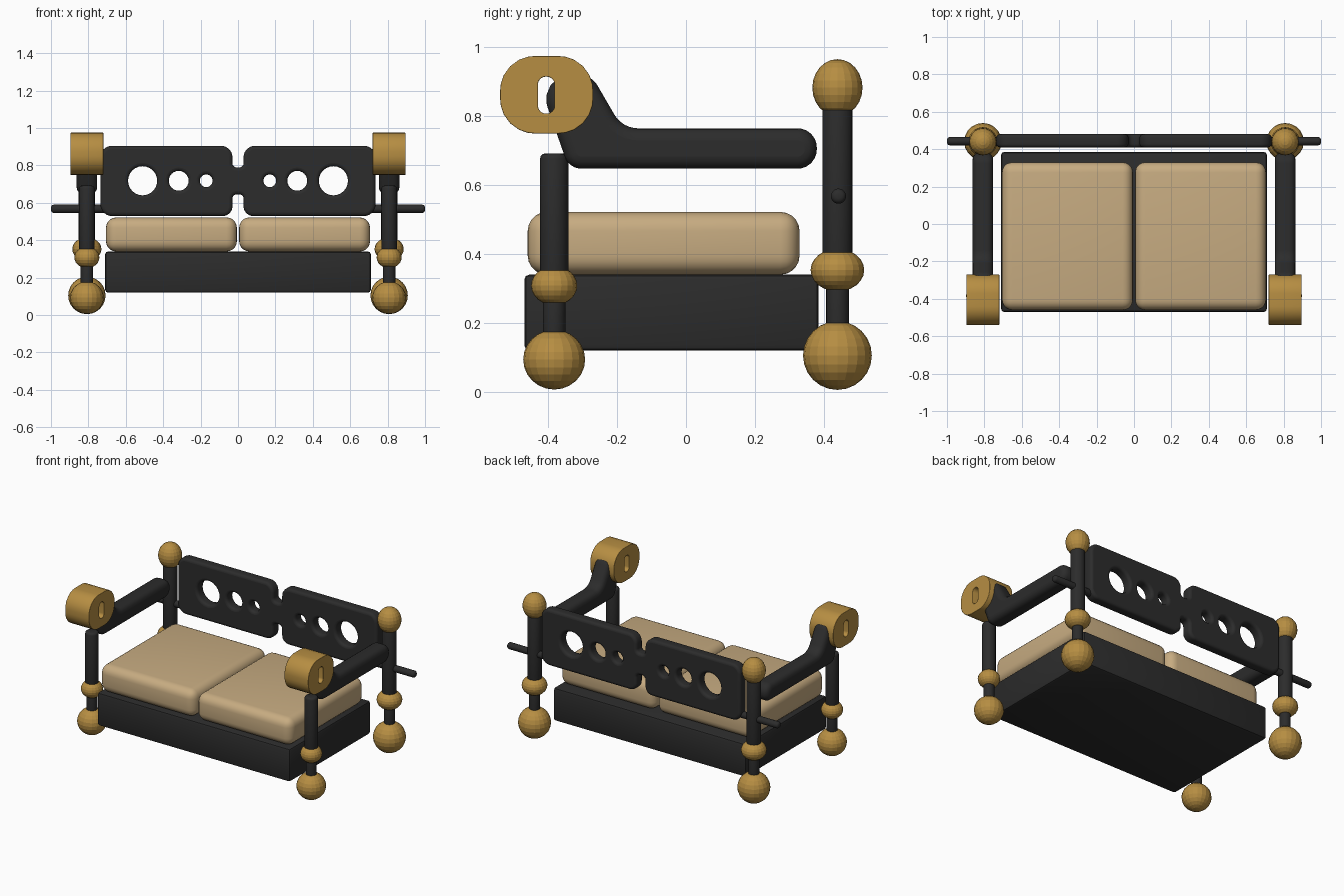
import bpy, bmesh, math
from mathutils import Vector, Matrix

if "Cube" in bpy.data.objects:
    bpy.data.objects.remove(bpy.data.objects["Cube"])


def material(name, rgb):
    m = bpy.data.materials.new(name)
    m.use_nodes = True
    m.diffuse_color = (*rgb, 1)
    m.node_tree.nodes["Principled BSDF"].inputs["Base Color"].default_value = (*rgb, 1)
    return m


BLACK = material("black frame", (0.025, 0.025, 0.025))
GOLD = material("gold trim", (0.47, 0.27, 0.055))
TAN = material("tan fabric", (0.57, 0.41, 0.22))

FRONT = Matrix.Rotation(math.pi / 2, 4, 'X')                       # profile in x, z
SIDE = Matrix(((0, 0, 1, 0), (1, 0, 0, 0), (0, 1, 0, 0), (0, 0, 0, 1)))  # profile in y, z


def add(name, mesh, mat, smooth=True):
    obj = bpy.data.objects.new(name, mesh)
    bpy.context.collection.objects.link(obj)
    mesh.materials.clear()
    mesh.materials.append(mat)
    if smooth:
        mesh.shade_smooth()
        mesh.set_sharp_from_angle(angle=math.radians(35))
    else:
        mesh.shade_flat()
    return obj


def from_bmesh(name, bm, mat, smooth=True):
    mesh = bpy.data.meshes.new(name)
    bm.to_mesh(mesh)
    bm.free()
    return add(name, mesh, mat, smooth)


def box(name, lo, hi, bevel, segments, mat):
    lo, hi = Vector(lo), Vector(hi)
    bm = bmesh.new()
    bmesh.ops.create_cube(bm, size=1, matrix=Matrix.Translation((lo + hi) / 2) @ Matrix.Diagonal((*(hi - lo), 1)))
    bmesh.ops.bevel(bm, geom=bm.edges[:], offset=bevel, segments=segments, profile=0.5, affect='EDGES')
    return from_bmesh(name, bm, mat)


def ball(name, centre, radius, height):
    bm = bmesh.new()
    bmesh.ops.create_uvsphere(bm, u_segments=20, v_segments=12, radius=1)
    bm.transform(Matrix.Translation(centre) @ Matrix.Diagonal((radius, radius, height, 1)))
    return from_bmesh(name, bm, GOLD, False)


def rod(name, start, end, radius, bevel=0.015):
    start, end = Vector(start), Vector(end)
    axis = end - start
    bm = bmesh.new()
    bmesh.ops.create_cone(bm, cap_ends=True, segments=20, radius1=radius, radius2=radius, depth=axis.length)
    rims = [e for f in bm.faces if len(f.verts) > 4 for e in f.edges]
    bmesh.ops.bevel(bm, geom=rims, offset=bevel, segments=3, profile=0.5, affect='EDGES')
    bm.transform(Matrix.Translation((start + end) / 2) @ axis.to_track_quat('Z', 'Y').to_matrix().to_4x4())
    return from_bmesh(name, bm, BLACK)


def fillet(corners, steps=6):
    """Round each (x, y, radius) corner of a closed outline."""
    pts = []
    for i, (x, y, r) in enumerate(corners):
        p = Vector((x, y))
        u = (Vector(corners[i - 1][:2]) - p).normalized()
        v = (Vector(corners[(i + 1) % len(corners)][:2]) - p).normalized()
        half = u.angle(v) / 2
        c = p + (u + v).normalized() * (r / math.sin(half))
        s, e = p + u * (r / math.tan(half)) - c, p + v * (r / math.tan(half)) - c
        pts += [c + s.lerp(e, k / steps).normalized() * r for k in range(steps + 1)]
    return pts


def circle(x, y, r, n=24):
    return [Vector((x + r * math.cos(k * math.tau / n), y + r * math.sin(k * math.tau / n))) for k in range(n)]


def slab(name, outlines, thickness, bevel, plane, offset, mat):
    """Filled outline with holes and rounded rims."""
    cu = bpy.data.curves.new(name, 'CURVE')
    cu.dimensions, cu.fill_mode = '2D', 'BOTH'
    cu.extrude, cu.bevel_depth, cu.offset = thickness / 2 - bevel, bevel, -bevel
    cu.bevel_resolution = 3
    for pts in outlines:
        sp = cu.splines.new('POLY')
        sp.points.add(len(pts) - 1)
        for q, p in zip(sp.points, pts):
            q.co = (p.x, p.y, 0, 1)
        sp.use_cyclic_u = True
    tmp = bpy.data.objects.new(name + " curve", cu)
    bpy.context.collection.objects.link(tmp)
    bpy.context.view_layer.update()
    mesh = bpy.data.meshes.new_from_object(tmp.evaluated_get(bpy.context.evaluated_depsgraph_get()))
    bpy.data.objects.remove(tmp)
    mesh.transform(Matrix.Translation(offset) @ plane)
    return add(name, mesh, mat)


# Seat base
box("seat_base", (-0.71, -0.47, 0.12), (0.71, 0.385, 0.34), 0.015, 2, BLACK)

# Backrest: two rounded panels joined by a narrow neck, with round holes
half = [(0.03, 0.645, 0.022), (0.03, 0.53, 0.05), (0.735, 0.53, 0.06),
        (0.735, 0.905, 0.06), (0.03, 0.905, 0.06), (0.03, 0.79, 0.022)]
outline = fillet(half + [(-x, z, r) for x, z, r in reversed(half)])
holes = [circle(s * x, 0.718, r) for s in (-1, 1) for x, r in ((0.51, 0.078), (0.317, 0.053), (0.17, 0.034))]
slab("backrest", [outline] + holes, 0.07, 0.018, FRONT, (0, 0.445, 0), BLACK)

# Side profiles (y, z, corner radius) of the armrest and its end block
arm = fillet([(-0.34, 0.648, 0.05), (0.38, 0.648, 0.055), (0.38, 0.765, 0.055),
              (-0.185, 0.765, 0.08), (-0.275, 0.92, 0.06), (-0.435, 0.92, 0.07)])
block = fillet([(-0.54, 0.75, 0.1), (-0.27, 0.75, 0.1), (-0.27, 0.975, 0.1), (-0.54, 0.975, 0.1)])
slot = fillet([(-0.43, 0.808, 0.022), (-0.382, 0.808, 0.022), (-0.382, 0.915, 0.022), (-0.43, 0.915, 0.022)])

for side, s in (("left", 1), ("right", -1)):
    x = s * 0.808
    # Cushion
    a, b = sorted((s * 0.006, s * 0.706))
    box(side + "_cushion", (a, -0.46, 0.34), (b, 0.33, 0.522), 0.055, 5, TAN)

    # Armrest with its slotted end block
    slab(side + "_armrest", [arm], 0.11, 0.035, SIDE, (x, 0, 0), BLACK)
    slab(side + "_arm_block", [block, slot], 0.176, 0.003, SIDE, (x, 0, 0), GOLD)

    # Back post, its balls and the side peg
    y = 0.44
    rod(side + "_back_post", (x, y, 0.36), (x, y, 0.835), 0.044)
    rod(side + "_back_leg", (x, y, 0.1), (x, y, 0.36), 0.033)
    ball(side + "_back_foot", (x, y, 0.105), 0.1, 0.1)
    ball(side + "_back_collar", (x, y, 0.353), 0.078, 0.062)
    ball(side + "_back_finial", (x, y, 0.883), 0.073, 0.083)
    rod(side + "_side_peg", (s * 0.7, y + 0.003, 0.568), (s, y + 0.003, 0.568), 0.022)

    # Front post and its balls
    y = -0.383
    rod(side + "_front_post", (x, y, 0.31), (x, y, 0.692), 0.041)
    rod(side + "_front_leg", (x, y, 0.1), (x, y, 0.31), 0.033)
    ball(side + "_front_foot", (x, y, 0.093), 0.09, 0.087)
    ball(side + "_front_collar", (x, y, 0.308), 0.067, 0.057)
